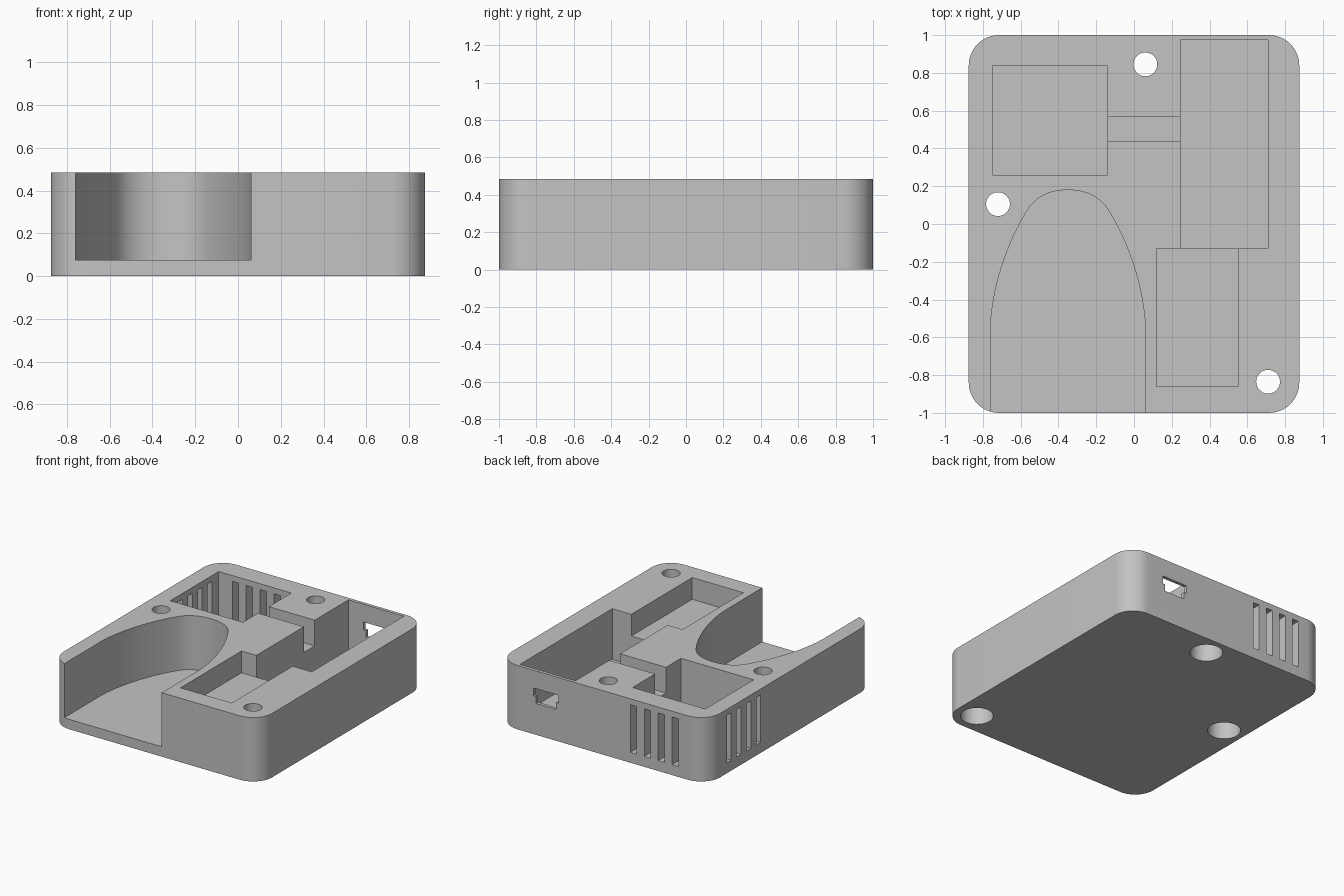
import bpy, bmesh, math
from mathutils import Vector
from mathutils.geometry import interpolate_bezier

if "Cube" in bpy.data.objects:
    bpy.data.objects.remove(bpy.data.objects["Cube"], do_unlink=True)

HEIGHT, FLOOR, ABOVE = 0.485, 0.075, 0.6

grey = bpy.data.materials.new("plain grey")
grey.use_nodes = True
grey.diffuse_color = (0.55, 0.55, 0.55, 1)
grey.node_tree.nodes["Principled BSDF"].inputs["Base Color"].default_value = grey.diffuse_color


def prism(name, outline, z0, z1):
    """Extrude a flat outline from z0 up to z1."""
    bm = bmesh.new()
    face = bm.faces.new([bm.verts.new((x, y, z0)) for x, y in outline])
    top = bmesh.ops.extrude_face_region(bm, geom=[face])
    moved = [g for g in top["geom"] if isinstance(g, bmesh.types.BMVert)]
    bmesh.ops.translate(bm, vec=(0, 0, z1 - z0), verts=moved)
    bmesh.ops.recalc_face_normals(bm, faces=bm.faces)
    mesh = bpy.data.meshes.new(name)
    bm.to_mesh(mesh)
    bm.free()
    mesh.materials.append(grey)
    obj = bpy.data.objects.new(name, mesh)
    bpy.context.collection.objects.link(obj)
    return obj


def rect(x0, x1, y0, y1):
    return [(x0, y0), (x1, y0), (x1, y1), (x0, y1)]


def arc(cx, cy, r, start, sweep, n):
    return [(cx + r * math.cos(start + sweep * i / n),
             cy + r * math.sin(start + sweep * i / n)) for i in range(n + 1)]


def cut(outline, z0, z1=ABOVE):
    """Subtract a prism from the case body."""
    cutter = prism("cutter", outline, z0, z1)
    cutter.hide_render = True
    mod = body.modifiers.new("cut", "BOOLEAN")
    mod.operation, mod.solver, mod.object = "DIFFERENCE", "EXACT", cutter
    bpy.ops.object.modifier_apply(modifier=mod.name)
    bpy.data.objects.remove(cutter, do_unlink=True)


# Case body with rounded upright corners
R = 0.16
outline = []
for k, (sx, sy) in enumerate([(1, 1), (-1, 1), (-1, -1), (1, -1)]):
    outline += arc(sx * (0.875 - R), sy * (1 - R), R, k * math.pi / 2, math.pi / 2, 12)
body = prism("case_body", outline, 0, HEIGHT)
bpy.context.view_layer.objects.active = body
body.select_set(True)

# Arched bay, open at the front
AXIS = -0.35
side = interpolate_bezier(Vector((-0.76, -0.55)), Vector((-0.75, -0.3)),
                          Vector((-0.65, -0.06)), Vector((-0.56, 0.08)), 16)
crown = interpolate_bezier(Vector((-0.56, 0.08)), Vector((-0.51, 0.155)),
                           Vector((-0.43, 0.18)), Vector((AXIS, 0.18)), 12)
half = [(-0.76, -1.1)] + [(p[0], p[1]) for p in side + crown[1:]]
cut(half + [(2 * AXIS - x, y) for x, y in reversed(half[:-1])], FLOOR)

# Vented pocket, long pocket, shallow pocket opening into it, cable channel
cut(rect(-0.75, -0.14, 0.26, 0.84), FLOOR)
cut(rect(0.245, 0.71, -0.13, 0.975), 0.1)
cut([(0.12, -0.86), (0.55, -0.86), (0.55, 0), (0.27, 0), (0.245, -0.13), (0.12, -0.13)], 0.32)
cut(rect(-0.16, 0.27, 0.44, 0.57), 0.29)

# Vent slots in the back and side walls
for i in range(4):
    x = -0.61 + i * 0.117
    cut(rect(x - 0.026, x + 0.026, 0.82, 1.1), FLOOR + 0.004, 0.44)
    y = 0.38 + i * 0.118
    cut(rect(-1, -0.73, y - 0.026, y + 0.026), FLOOR + 0.004, 0.44)

# Stepped socket opening in the back wall
cut(rect(0.37, 0.58, 0.95, 1.1), 0.29, 0.35)
cut(rect(0.39, 0.56, 0.94, 1.11), 0.238, 0.3)

# Screw holes with wide counterbores underneath
for x, y in [(0.06, 0.845), (-0.72, 0.105), (0.71, -0.835)]:
    for r, z0, z1 in [(0.063, -0.1, ABOVE), (0.113, -0.1, 0.25)]:
        cut(arc(x, y, r, 0, math.tau, 40)[:-1], z0, z1)

bpy.ops.object.shade_smooth_by_angle(angle=math.radians(30))
